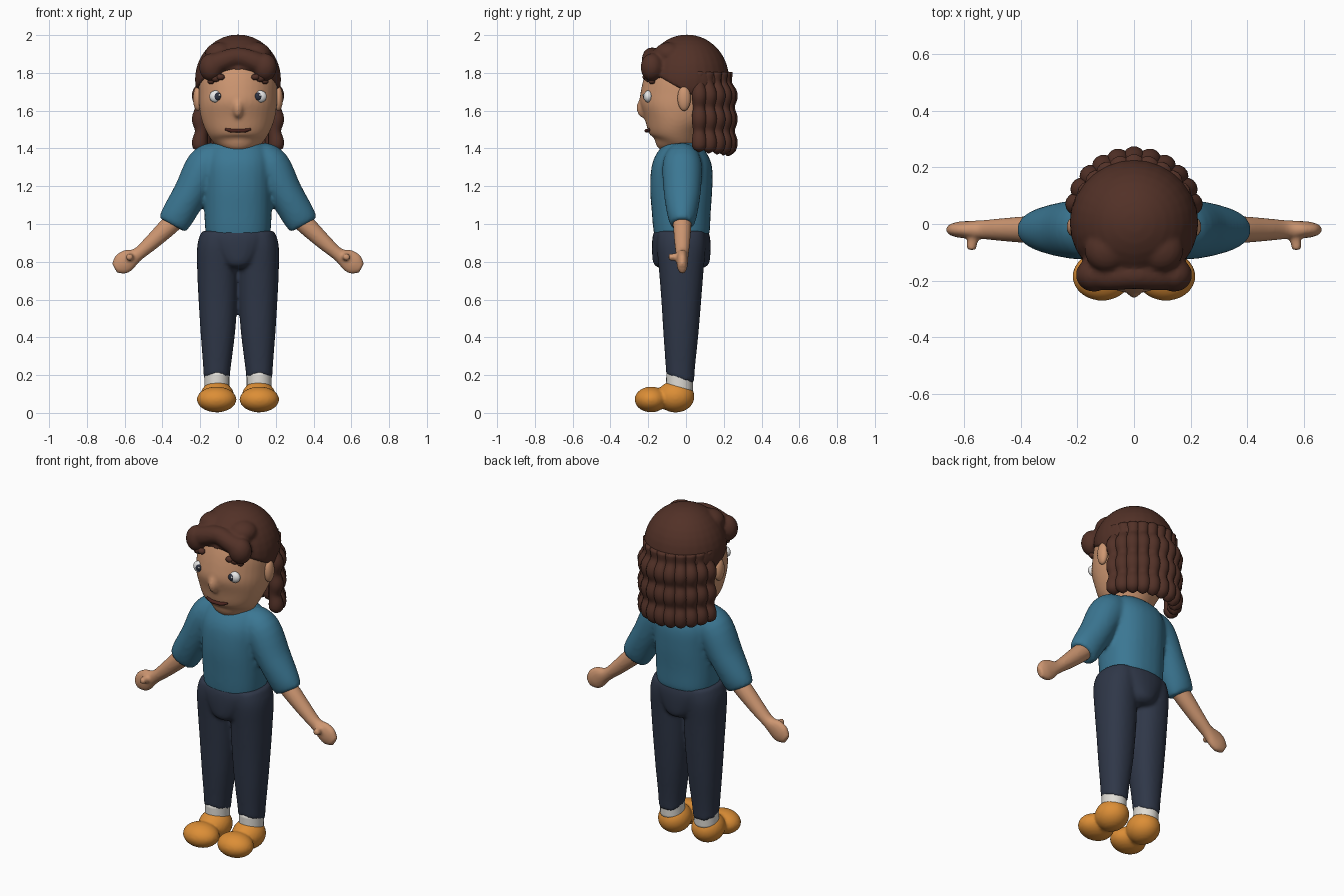
import bpy, bmesh, math
from mathutils import Vector, Matrix

cube = bpy.data.objects.get("Cube")
if cube:
    bpy.data.objects.remove(cube, do_unlink=True)


def material(name, hex_code):
    rgb = [int(hex_code[i:i + 2], 16) / 255 for i in (0, 2, 4)]
    lin = [c / 12.92 if c < 0.04 else ((c + 0.055) / 1.055) ** 2.4 for c in rgb]
    m = bpy.data.materials.new(name)
    m.use_nodes = True
    m.diffuse_color = (*lin, 1)
    m.node_tree.nodes["Principled BSDF"].inputs["Base Color"].default_value = (*lin, 1)
    return m


SKIN = material("skin", "CD9671")
HAIR = material("brown hair", "523127")
KNIT = material("blue sweater", "3B7793")
DENIM = material("dark trousers", "2F3748")
SHOE = material("orange shoe", "DC8E36")
SOCK = material("sock white", "DFDCD5")
WHITE = material("eye white", "EBEBEB")
IRIS = material("dark iris", "2D3241")
LIP = material("dark lip", "4A241E")
SIDES = (("right", -1), ("left", 1))


def ball(bm, centre, radii):
    mat = Matrix.Translation(centre) @ Matrix.Diagonal((*radii, 1))
    bmesh.ops.create_uvsphere(bm, u_segments=28, v_segments=18, radius=1, matrix=mat)


def spline(pts, steps):
    """Catmull-Rom through points that also carry their radii."""
    pts = [Vector(p) for p in pts]
    out = []
    for i in range(len(pts) - 1):
        a, b, c, d = pts[max(i - 1, 0)], pts[i], pts[i + 1], pts[min(i + 2, len(pts) - 1)]
        for k in range(steps):
            t = k / steps
            out.append(0.5 * (2 * b + (c - a) * t + (2 * a - 5 * b + 4 * c - d) * t * t
                              + (3 * b - a - 3 * c + d) * t ** 3))
    return out + [pts[-1]]


def tube(bm, pts, n=28, power=2, steps=4):
    """Closed tube through (x, y, z, side radius, depth radius) points."""
    pts = spline(pts, steps)
    rings = []
    for i, p in enumerate(pts):
        c = p.xyz if len(p) == 3 else Vector(p[:3])
        t = (Vector(pts[min(i + 1, len(pts) - 1)][:3]) - Vector(pts[max(i - 1, 0)][:3])).normalized()
        ref = Vector((0, 1, 0)) if abs(t.y) < 0.8 else Vector((0, 0, 1))
        v = (ref - t * ref.dot(t)).normalized()
        u = v.cross(t)
        ring = []
        for k in range(n):
            a = math.tau * k / n
            cu, cv = [math.copysign(abs(f) ** (2 / power), f) for f in (math.cos(a), math.sin(a))]
            ring.append(bm.verts.new(c + u * cu * max(p[3], 0.003) + v * cv * max(p[4], 0.003)))
        rings.append(ring)
    for r0, r1 in zip(rings, rings[1:]):
        for k in range(n):
            bm.faces.new((r0[k], r0[(k + 1) % n], r1[(k + 1) % n], r1[k]))
    bm.faces.new(rings[0][::-1])
    bm.faces.new(rings[-1])


def cut_below(bm, point, normal):
    geom = bm.verts[:] + bm.edges[:] + bm.faces[:]
    bmesh.ops.bisect_plane(bm, geom=geom, plane_co=point, plane_no=normal, clear_inner=True)
    bmesh.ops.holes_fill(bm, edges=bm.edges[:], sides=0)


def finish(name, bm, mat, voxel=0, relax=5):
    """Turn the mesh into a smooth object, optionally melting its pieces together."""
    bmesh.ops.recalc_face_normals(bm, faces=bm.faces[:])
    for f in bm.faces:
        f.smooth = True
    me = bpy.data.meshes.new(name)
    bm.to_mesh(me)
    bm.free()
    me.materials.append(mat)
    ob = bpy.data.objects.new(name, me)
    bpy.context.collection.objects.link(ob)
    if voxel:
        r = ob.modifiers.new("melt", "REMESH")
        r.mode, r.voxel_size, r.use_smooth_shade = "VOXEL", voxel, True
        s = ob.modifiers.new("relax", "SMOOTH")
        s.factor, s.iterations = 0.5, relax
    return ob


def balls(name, mat, *items):
    bm = bmesh.new()
    for centre, radii in items:
        ball(bm, centre, radii)
    return finish(name, bm, mat)


# Sweater: torso with two wide sleeves
bm = bmesh.new()
tube(bm, [(0, -.02, .925, .165, .14), (0, -.022, .96, .173, .149), (0, -.025, 1.06, .178, .156),
          (0, -.025, 1.2, .18, .165), (0, -.02, 1.32, .18, .157), (0, -.015, 1.4, .155, .115),
          (0, -.01, 1.44, .1, .07)], power=2.3)
for _, s in SIDES:
    tube(bm, [(s * .1, -.02, 1.37, .075, .08), (s * .17, -.02, 1.31, .103, .105),
              (s * .25, -.02, 1.165, .092, .098), (s * .32, -.02, 1.045, .088, .078),
              (s * .348, -.02, .995, .08, .06)])
finish("sweater", bm, KNIT, .011, 8)

# Trousers: hips and two legs with a slanted hem
bm = bmesh.new()
for _, s in SIDES:
    tube(bm, [(s * .113, -.03, .13, .068, .074), (s * .112, -.03, .22, .071, .076),
              (s * .107, -.027, .42, .091, .093), (s * .106, -.025, .6, .103, .106),
              (s * .108, -.025, .75, .108, .118), (s * .108, -.025, .88, .108, .13),
              (s * .1, -.025, .95, .092, .125)], power=2.2)
cut_below(bm, (0, -.03, .18), (0, .3, 1))
tube(bm, [(0, -.025, .765, .06, .115), (0, -.025, .79, .1, .147), (0, -.025, .85, .15, .155),
          (0, -.025, .92, .187, .154), (0, -.025, .965, .178, .143)], power=2.2)
finish("trousers", bm, DENIM, .011, 4)

# Shoes, socks, arms, ears, eyes and brows on each side
for side, s in SIDES:
    bm = bmesh.new()
    ball(bm, (s * .11, -.055, .086), (.09, .1, .084))
    ball(bm, (s * .113, -.185, .071), (.105, .087, .068))
    finish(side + "_shoe", bm, SHOE, .009, 4)

    bm = bmesh.new()
    tube(bm, [(s * .112, -.035, .11, .066, .071), (s * .112, -.033, .215, .066, .071)])
    finish(side + "_sock", bm, SOCK)

    bm = bmesh.new()
    tube(bm, [(s * .3, -.02, 1.05, .05, .05), (s * .37, -.02, .985, .05, .048),
              (s * .46, -.02, .9, .041, .041), (s * .53, -.02, .84, .035, .034),
              (s * .58, -.02, .812, .055, .031), (s * .62, -.02, .785, .055, .028),
              (s * .653, -.02, .766, .028, .018)])
    tube(bm, [(s * .56, -.02, .83, .022, .022), (s * .572, -.06, .825, .02, .02),
              (s * .576, -.092, .825, .016, .016)])
    finish(side + "_arm", bm, SKIN, .008, 3)

    balls(side + "_ear", SKIN, ((s * .213, -.01, 1.665), (.025, .035, .066)))
    balls(side + "_eye", WHITE, ((s * .118, -.2, 1.675), (.034, .023, .032)))
    balls(side + "_iris", IRIS, ((s * .108, -.213, 1.675), (.022, .014, .021)))
    balls(side + "_eye_glint", WHITE, ((s * .108 + .009, -.226, 1.682), (.006, .004, .006)))
    balls(side + "_eyebrow", HAIR, ((s * .092, -.212, 1.778), (.022, .018, .017)),
          ((s * .118, -.2, 1.772), (.024, .02, .02)), ((s * .143, -.18, 1.757), (.019, .018, .017)))

# Head with chin, soft nose and neck
bm = bmesh.new()
tube(bm, [(0, -.07, 1.39, .05, .05), (0, -.07, 1.41, .1, .092), (0, -.06, 1.45, .145, .127),
          (0, -.055, 1.52, .182, .16), (0, -.04, 1.6, .203, .208), (0, -.025, 1.68, .208, .215),
          (0, -.015, 1.76, .207, .206), (0, 0, 1.85, .185, .18), (0, 0, 1.92, .12, .12)], n=36)
ball(bm, (0, -.225, 1.615), (.028, .037, .055))
tube(bm, [(0, -.02, 1.34, .085, .08), (0, -.02, 1.5, .085, .08)])
finish("head", bm, SKIN, .01, 6)

# Mouth
bm = bmesh.new()
tube(bm, [(-.066, -.19, 1.502, .006, .01), (-.035, -.203, 1.494, .01, .012),
          (0, -.208, 1.494, .009, .012), (.035, -.203, 1.494, .01, .012),
          (.066, -.19, 1.502, .006, .01)], n=12)
finish("mouth", bm, LIP)

# Hair cap with the rolled fringe melted into it
bm = bmesh.new()
ball(bm, (0, .005, 1.765), (.228, .224, .238))
cut_below(bm, (0, 0, 1.7), (0, .55, 1))
tube(bm, [(-.15, -.175, 1.83, .06, .055), (-.085, -.185, 1.862, .052, .05),
          (0, -.18, 1.885, .05, .05), (.085, -.185, 1.862, .052, .05),
          (.15, -.175, 1.83, .06, .055)])
for _, s in SIDES:
    ball(bm, (s * .142, -.18, 1.83), (.064, .06, .074))
    ball(bm, (s * .095, -.09, 1.9), (.08, .08, .062))
finish("hair_cap", bm, HAIR, .01, 3)

# Wavy locks hanging round the back
bm = bmesh.new()
COUNT, STEPS = 11, 30
for i in range(COUNT):
    a = 0.2 + (math.pi - 0.4) * i / (COUNT - 1)
    low = 1.385 - 0.025 * math.sin(a)
    lock = []
    for k in range(STEPS + 1):
        t = k / STEPS
        z = 1.8 + (low - 1.8) * t
        wave = math.cos(math.tau * (z - 1.43) / .125)
        spread = 0.86 + 0.14 * min(1, t * 4) + 0.02 * wave
        end = min(1, math.sqrt(max(0, 1 - t) * 12) + 0.1)
        r = (0.037 + 0.004 * wave) * end
        lock.append((.203 * spread * math.cos(a), .03 + .2 * spread * math.sin(a), z, r, r))
    tube(bm, lock, n=14, steps=1)
finish("hair_locks", bm, HAIR)
